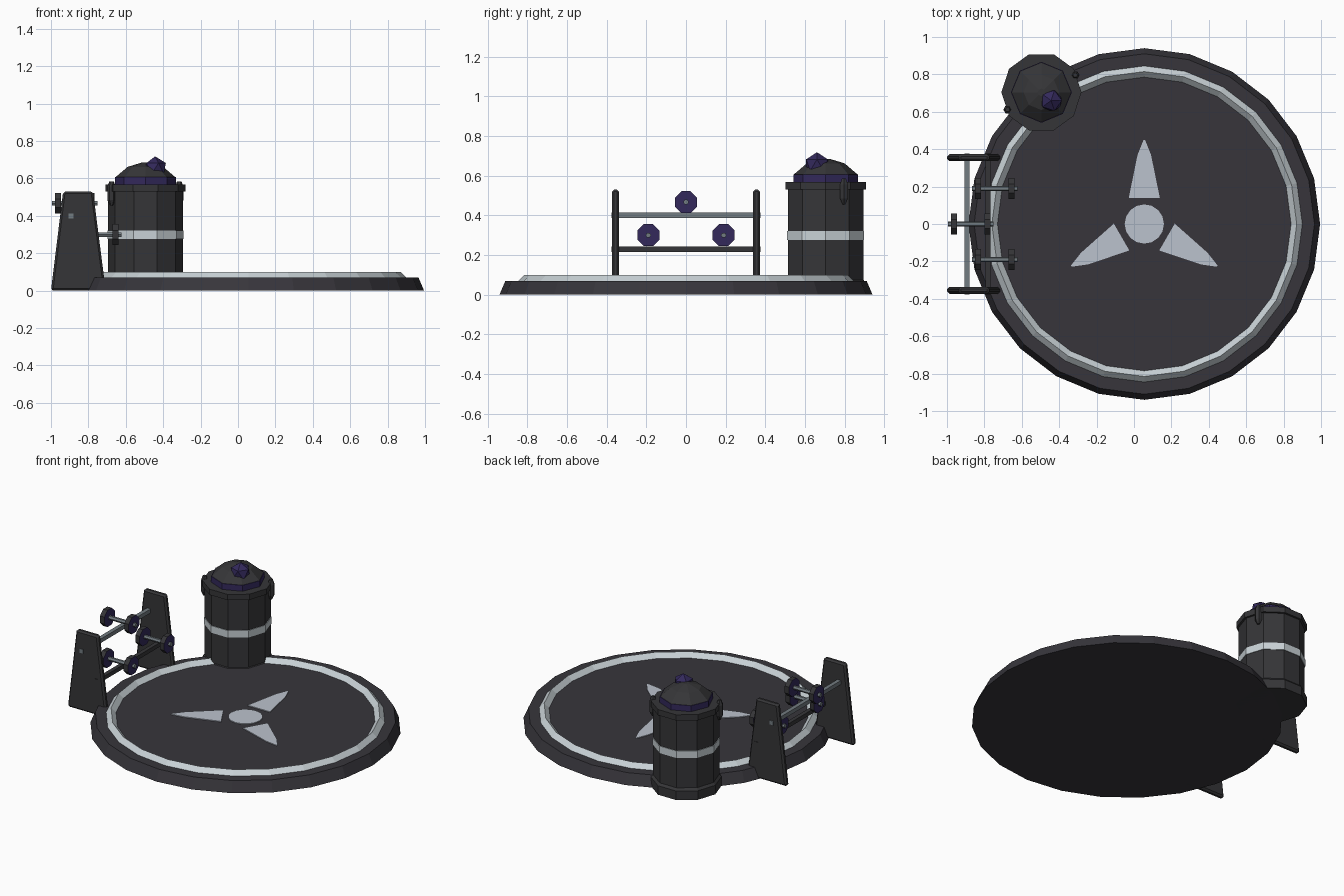
import bpy, bmesh, math
from mathutils import Matrix, Vector

if "Cube" in bpy.data.objects:
    bpy.data.objects.remove(bpy.data.objects["Cube"])


def mat(name, rgb):
    m = bpy.data.materials.new(name)
    m.diffuse_color = (*rgb, 1)
    m.use_nodes = True
    m.node_tree.nodes["Principled BSDF"].inputs["Base Color"].default_value = m.diffuse_color
    return m


FLOOR = mat("dark violet grey", (0.038, 0.036, 0.044))
DARK = mat("dark grey", (0.036, 0.036, 0.039))
PURPLE = mat("deep purple", (0.033, 0.022, 0.105))
LIGHT = mat("light silver", (0.58, 0.64, 0.67))
EMBLEM = mat("pale grey", (0.50, 0.54, 0.61))
STEEL = mat("steel grey", (0.17, 0.20, 0.22))


def finish(name, bm, *mats):
    bmesh.ops.recalc_face_normals(bm, faces=bm.faces)
    me = bpy.data.meshes.new(name)
    bm.to_mesh(me)
    bm.free()
    ob = bpy.data.objects.new(name, me)
    bpy.context.collection.objects.link(ob)
    for m in mats:
        me.materials.append(m)
    return ob


def lathe(name, profile, n, loc, m, closed=False, turn=0.0):
    """Revolve (radius, z) points around z; open profiles are capped."""
    bm = bmesh.new()
    rings = [[bm.verts.new((loc[0] + r * math.cos(turn + 2 * math.pi * i / n),
                            loc[1] + r * math.sin(turn + 2 * math.pi * i / n), loc[2] + z))
              for i in range(n)] for r, z in profile]
    pairs = list(zip(rings, rings[1:]))
    if closed:
        pairs.append((rings[-1], rings[0]))
    else:
        bm.faces.new(rings[0])
        bm.faces.new(rings[-1])
    for a, b in pairs:
        for i in range(n):
            j = (i + 1) % n
            bm.faces.new((a[i], a[j], b[j], b[i]))
    return finish(name, bm, m)


def rod(name, p, q, r, n, *mats):
    """Cylinder from p to q; a second material goes on the end caps."""
    p, q = Vector(p), Vector(q)
    d = q - p
    bm = bmesh.new()
    M = Matrix.Translation((p + q) / 2) @ d.to_track_quat('Z', 'Y').to_matrix().to_4x4()
    M = M @ Matrix.Rotation(math.pi / n, 4, 'Z')
    bmesh.ops.create_cone(bm, cap_ends=True, segments=n, radius1=r, radius2=r,
                          depth=d.length, matrix=M)
    if len(mats) > 1:
        for f in bm.faces:
            f.normal_update()
            f.material_index = int(abs(f.normal.dot(d.normalized())) > 0.9)
    return finish(name, bm, *mats)


def prism(name, pts, offset, m):
    """Extrude a flat polygon by an offset vector."""
    bm = bmesh.new()
    f = bm.faces.new([bm.verts.new(p) for p in pts])
    ext = bmesh.ops.extrude_face_region(bm, geom=[f])["geom"]
    bmesh.ops.translate(bm, vec=offset, verts=[v for v in ext if isinstance(v, bmesh.types.BMVert)])
    return finish(name, bm, m)


# Round platform with raised ring
CX = 0.055
lathe("platform", [(0.94, 0), (0.91, 0.07)], 24, (CX, 0, 0), FLOOR)
lathe("platform_ring", [(0.845, 0.07), (0.815, 0.1), (0.785, 0.07), (0.815, 0.04)],
      24, (CX, 0, 0), LIGHT, closed=True)

# Floor emblem: centre disc and three blades
lathe("floor_disc", [(0.105, 0.069), (0.105, 0.075)], 16, (CX, 0, 0), EMBLEM)
blade = [(0.14, 0.083), (0.37, 0.036), (0.45, 0.004), (0.45, -0.004), (0.37, -0.036), (0.14, -0.083)]
for k in range(3):
    a = math.radians(90 + 120 * k)
    c, s = math.cos(a), math.sin(a)
    prism("floor_blade", [(CX + u * c - v * s, u * s + v * c, 0.069) for u, v in blade],
          (0, 0, 0.006), EMBLEM)

# Barrel with foot, band, rim and domed lid
B = (-0.495, 0.704, 0)
lathe("barrel_body", [(0.214, 0), (0.214, 0.06), (0.2, 0.075), (0.2, 0.53)], 10, B, DARK)
lathe("barrel_band", [(0.204, 0.275), (0.204, 0.322)], 10, B, LIGHT)
lathe("barrel_rim", [(0.214, 0.53), (0.214, 0.568)], 10, B, DARK)
lathe("lid_ring", [(0.163, 0.56), (0.163, 0.607)], 8, B, PURPLE)
lathe("lid_dome", [(0.162, 0.605), (0.095, 0.662), (0.02, 0.685)], 8, B, DARK)

# Lid knob
bm = bmesh.new()
bmesh.ops.create_icosphere(bm, subdivisions=1, radius=0.064,
                           matrix=Matrix.Translation((-0.443, 0.66, 0.654)))
finish("lid_knob", bm, PURPLE)

# Handle lugs on opposite sides of the barrel
for side in (0, 180):
    a = math.radians(27 + side)
    lug = (B[0] + 0.203 * math.cos(a), B[1] + 0.203 * math.sin(a), 0)
    lathe("barrel_lug", [(0.008, 0.455), (0.023, 0.485), (0.023, 0.555), (0.012, 0.585)],
          6, lug, DARK)

# Weight rack: two tapered end panels
for s in (-1, 1):
    y = s * 0.355
    ob = prism("rack_panel", [(-1.0, y - 0.018, 0), (-0.707, y - 0.018, 0),
                              (-0.775, y - 0.018, 0.53), (-0.935, y - 0.018, 0.53)],
               (0, 0.036, 0), DARK)
    bev = ob.modifiers.new("bevel", 'BEVEL')
    bev.width = 0.011
    bev.segments = 1

# Rack cross bars
rod("upper_bar", (-0.893, -0.376, 0.4), (-0.893, 0.376, 0.4), 0.019, 4, STEEL)
rod("lower_bar", (-0.78, -0.376, 0.23), (-0.78, 0.376, 0.23), 0.019, 4, DARK)

# Dumbbells
for x, y, z in [(-0.873, 0, 0.467), (-0.745, 0.19, 0.3), (-0.745, -0.19, 0.3)]:
    rod("dumbbell_grip", (x - 0.122, y, z), (x + 0.122, y, z), 0.014, 6, STEEL)
    for s in (-1, 1):
        cx = x + s * 0.09
        rod("dumbbell_weight", (cx - 0.016, y, z), (cx + 0.016, y, z), 0.06, 8, DARK, PURPLE)
